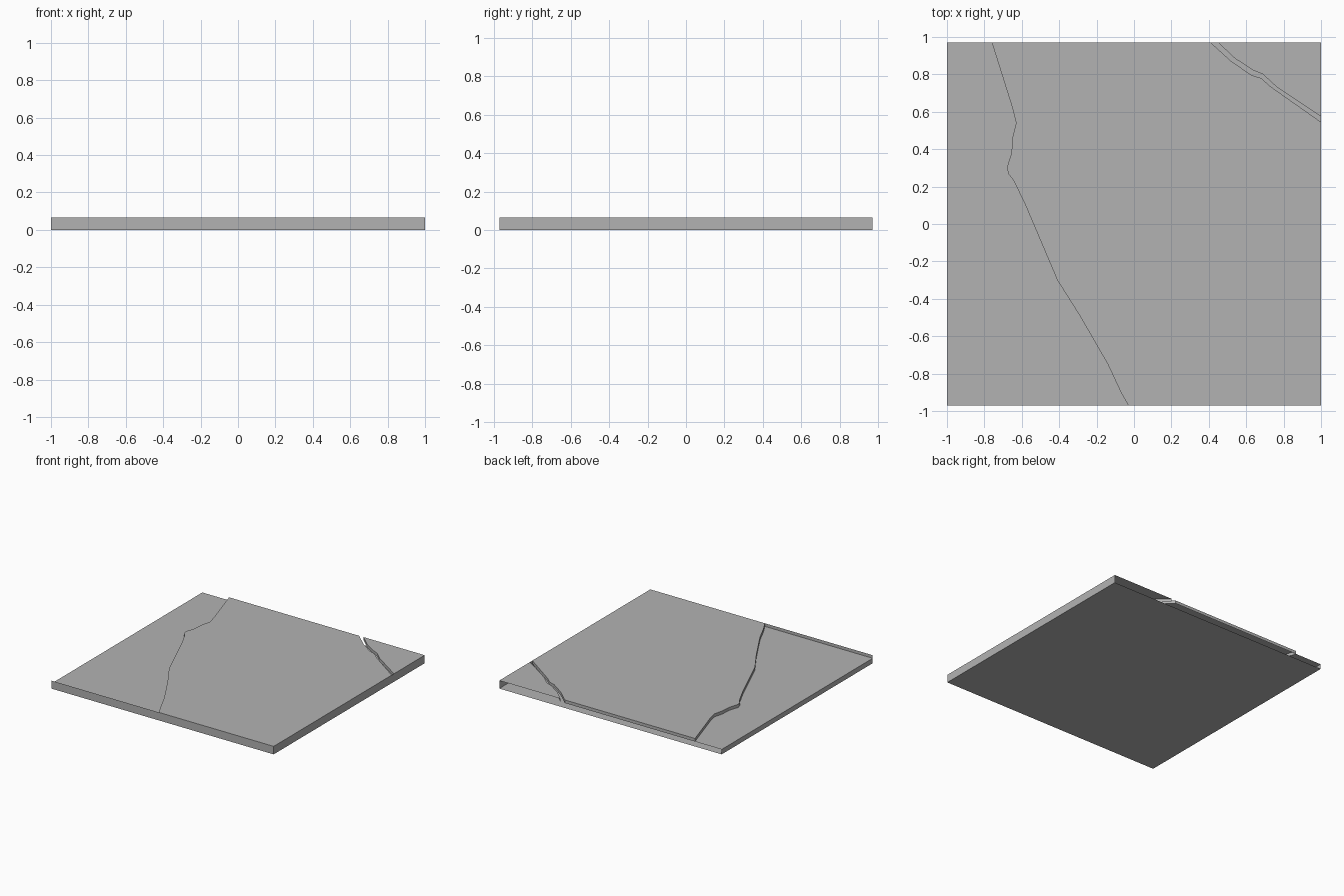
import bpy
import bmesh

W, D = 1.0, 0.97          # half width, half depth
TOP, SUNK = 0.065, 0.04   # height of the slab, height of the sunken piece

cube = bpy.data.objects.get("Cube")
if cube:
    bpy.data.objects.remove(cube, do_unlink=True)

grey = bpy.data.materials.new("stone_grey")
grey.use_nodes = True
colour = (0.448, 0.448, 0.448, 1)
grey.diffuse_color = colour
grey.node_tree.nodes["Principled BSDF"].inputs["Base Color"].default_value = colour


def build(name, plates=(), walls=()):
    """plates: (counter-clockwise outline, z, faces_up); walls: (path, low, high),
    each wall facing to the right of its path."""
    bm = bmesh.new()
    for outline, z, up in plates:
        pts = outline if up else outline[::-1]
        bm.faces.new([bm.verts.new((x, y, z)) for x, y in pts])
    for path, low, high in walls:
        lower = [bm.verts.new((x, y, low)) for x, y in path]
        upper = [bm.verts.new((x, y, high)) for x, y in path]
        for i in range(len(path) - 1):
            bm.faces.new((lower[i], lower[i + 1], upper[i + 1], upper[i]))
    bmesh.ops.remove_doubles(bm, verts=bm.verts[:], dist=0.0001)
    mesh = bpy.data.meshes.new(name)
    bm.to_mesh(mesh)
    bm.free()
    mesh.materials.append(grey)
    obj = bpy.data.objects.new(name, mesh)
    bpy.context.collection.objects.link(obj)
    return obj


# Corners of the slab
front_left, front_right = (-W, -D), (W, -D)
back_right, back_left = (W, D), (-W, D)

# Long crack, from back to front
long_crack = [(-.76, D), (-.65, .62), (-.63, .54), (-.65, .46), (-.655, .38),
              (-.68, .30), (-.67, .265), (-.645, .235), (-.58, .10), (-.41, -.30),
              (-.29, -.49), (-.14, -.75), (-.07, -.90), (-.03, -D)]

# Both sides of the corner crack, from the back edge to the side edge
inner_crack = [(.41, D), (.52, .87), (.63, .795), (.68, .78), (.73, .735), (W, .545)]
outer_crack = [(.45, D), (.54, .885), (.64, .82), (.69, .80), (.76, .735), (W, .575)]

# Underside and the upright sides; the back is open
build("base", plates=[([front_left, front_right, back_right, back_left], 0, False)])
build("front_side", walls=[([front_left, front_right], 0, TOP)])
build("tall_side", walls=[([front_right, back_right], 0, TOP)])
build("low_side", walls=[([back_left, front_left], 0, SUNK)])

# Large slab with broken edges and a lip along the back
build("main_slab",
      plates=[(long_crack + [front_right] + inner_crack[::-1], TOP, True)],
      walls=[(long_crack, SUNK, TOP),
             (inner_crack[::-1], SUNK, TOP),
             ([inner_crack[0], long_crack[0]], SUNK, TOP)])

# Sunken piece beside the long crack
build("sunken_slab", plates=[([back_left, front_left] + long_crack[::-1], SUNK, True)])

# Small broken corner
build("corner_slab",
      plates=[(outer_crack + [back_right], TOP, True)],
      walls=[(outer_crack, SUNK, TOP)])
